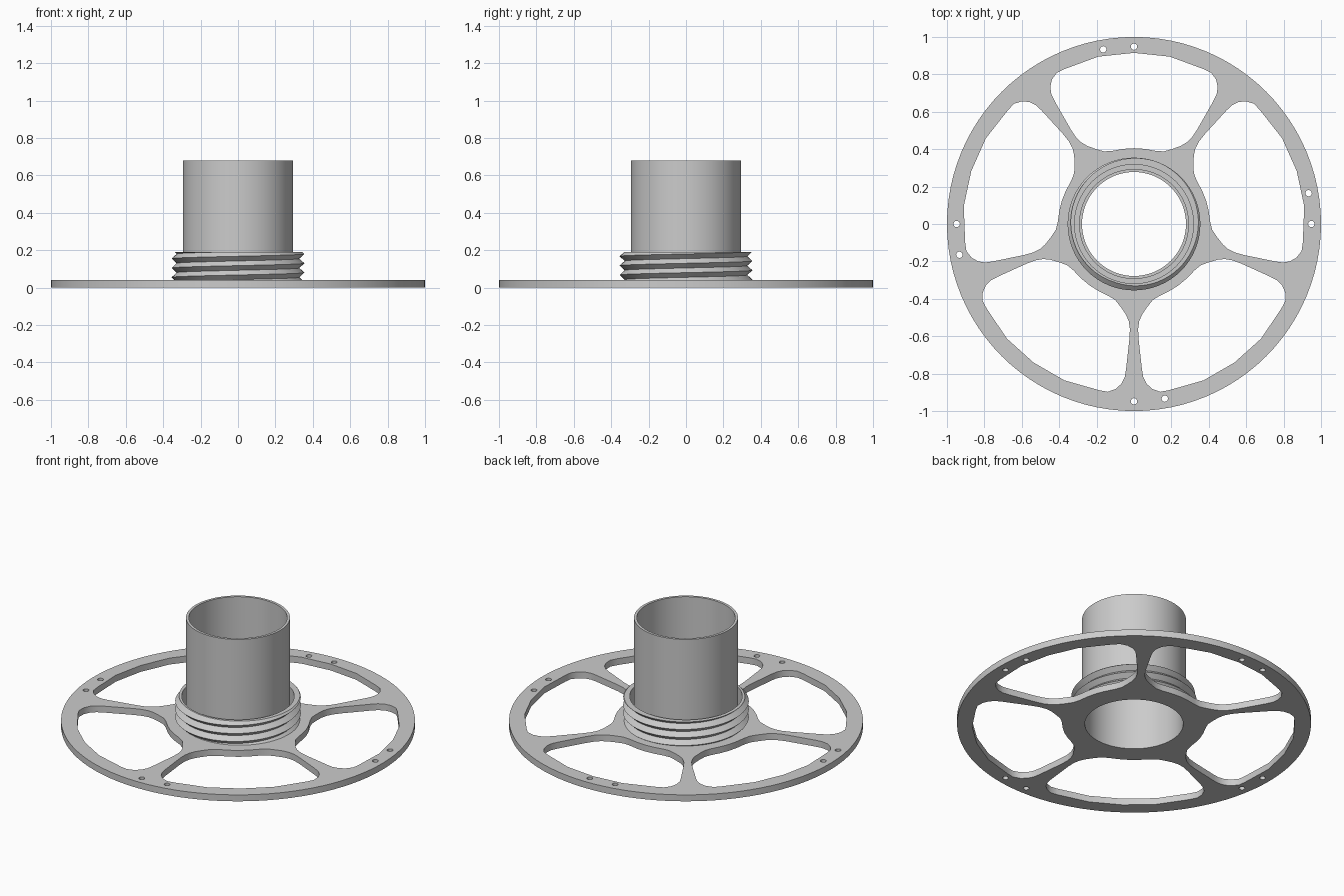
import bpy
import bmesh
from math import sin, cos, pi, radians, hypot, atan2

cube = bpy.data.objects.get("Cube")
if cube:
    bpy.data.objects.remove(cube)

grey = bpy.data.materials.new("plain grey")
grey.use_nodes = True
grey.diffuse_color = (0.6, 0.6, 0.6, 1)
grey.node_tree.nodes["Principled BSDF"].inputs["Base Color"].default_value = (0.6, 0.6, 0.6, 1)

PLATE = 0.04        # flange thickness
BORE = 0.278        # bore radius


def finish(name, bm):
    """Weld the mesh, link it and shade it with sharp edges kept."""
    bmesh.ops.remove_doubles(bm, verts=bm.verts, dist=0.0001)
    bmesh.ops.dissolve_degenerate(bm, edges=bm.edges, dist=0.0001)
    bmesh.ops.recalc_face_normals(bm, faces=bm.faces)
    mesh = bpy.data.meshes.new(name)
    bm.to_mesh(mesh)
    bm.free()
    mesh.materials.append(grey)
    ob = bpy.data.objects.new(name, mesh)
    bpy.context.collection.objects.link(ob)
    bpy.ops.object.select_all(action="DESELECT")
    ob.select_set(True)
    bpy.context.view_layer.objects.active = ob
    bpy.ops.object.shade_smooth_by_angle(angle=radians(30))
    return ob


def skin(bm, columns):
    """Join neighbouring columns of points with quads."""
    cols = [[bm.verts.new(p) for p in c] for c in columns]
    for a, b in zip(cols, cols[1:]):
        for i in range(len(a) - 1):
            bm.faces.new((a[i], b[i], b[i + 1], a[i + 1]))


def polar(r, a, z=0):
    return (r * cos(a), r * sin(a), z)


def circle(r, n, cx=0, cy=0):
    return [(cx + r * cos(2 * pi * i / n), cy + r * sin(2 * pi * i / n)) for i in range(n)]


# Flange: disc outline, bore, five windows and four pairs of small holes
outlines = [circle(1, 96), circle(BORE, 64)]

# Half a window, as (distance along spoke, distance from spoke centreline)
half = [(0.328, 0.238), (0.357, 0.192), (0.385, 0.135), (0.408, 0.099), (0.445, 0.07),
        (0.485, 0.043), (0.52, 0.028), (0.56, 0.022), (0.61, 0.024), (0.78, 0.043),
        (0.82, 0.05), (0.855, 0.068), (0.882, 0.098), (0.897, 0.14), (0.889, 0.185),
        (0.836, 0.372), (0.74, 0.538)]
half = [(hypot(u, v), atan2(v, u)) for u, v in half]
sector = 2 * pi / 5
loop = half + [(r, sector - a) for r, a in half[-2:0:-1]]
for k in range(5):
    start = -pi / 2 + k * sector
    outlines.append([polar(r, start + a)[:2] for r, a in loop])

for k in range(4):
    for offset in (0, 10):
        x, y, _ = polar(0.948, k * pi / 2 + radians(offset))
        outlines.append(circle(0.017, 16, x, y))

curve = bpy.data.curves.new("flange_outline", "CURVE")
curve.dimensions = "2D"
curve.fill_mode = "BOTH"
curve.extrude = PLATE / 2
for pts in outlines:
    spline = curve.splines.new("POLY")
    spline.points.add(len(pts) - 1)
    for point, (x, y) in zip(spline.points, pts):
        point.co = (x, y, 0, 1)
    spline.use_cyclic_u = True
helper = bpy.data.objects.new("flange_outline", curve)
bpy.context.collection.objects.link(helper)
flat = bpy.data.meshes.new_from_object(helper.evaluated_get(bpy.context.evaluated_depsgraph_get()))
bm = bmesh.new()
bm.from_mesh(flat)
bmesh.ops.translate(bm, verts=bm.verts, vec=(0, 0, PLATE / 2))
bpy.data.objects.remove(helper)
bpy.data.curves.remove(curve)
bpy.data.meshes.remove(flat)
finish("spoked_flange", bm)

# Central tube
SIDES = 64
angles = [2 * pi * i / SIDES for i in range(SIDES + 1)]
profile = [(BORE, PLATE), (BORE, 0.68), (0.294, 0.68), (0.294, PLATE)]
bm = bmesh.new()
skin(bm, [[polar(r, a, z) for r, z in profile] for a in angles])
finish("central_tube", bm)

# Threaded collar: a V thread climbing by one pitch per turn, cut off flat at the top
PITCH, TOP, INNER, ROOT, CREST = 0.05, 0.19, 0.318, 0.328, 0.355


def thread_radius(z, a):
    phase = ((z - 0.03) / PITCH - a / (2 * pi)) % 1
    return ROOT + (CREST - ROOT) * abs(2 * phase - 1)


columns = []
for a in angles:
    column = [polar(INNER, a, PLATE), polar(INNER, a, TOP)]
    for k in range(10, -5, -1):
        z = 0.03 + PITCH * (a / (2 * pi) + k / 2)
        z = min(max(z, PLATE), TOP)
        column.append(polar(thread_radius(z, a), a, z))
    columns.append(column)
bm = bmesh.new()
skin(bm, columns)
finish("threaded_collar", bm)
